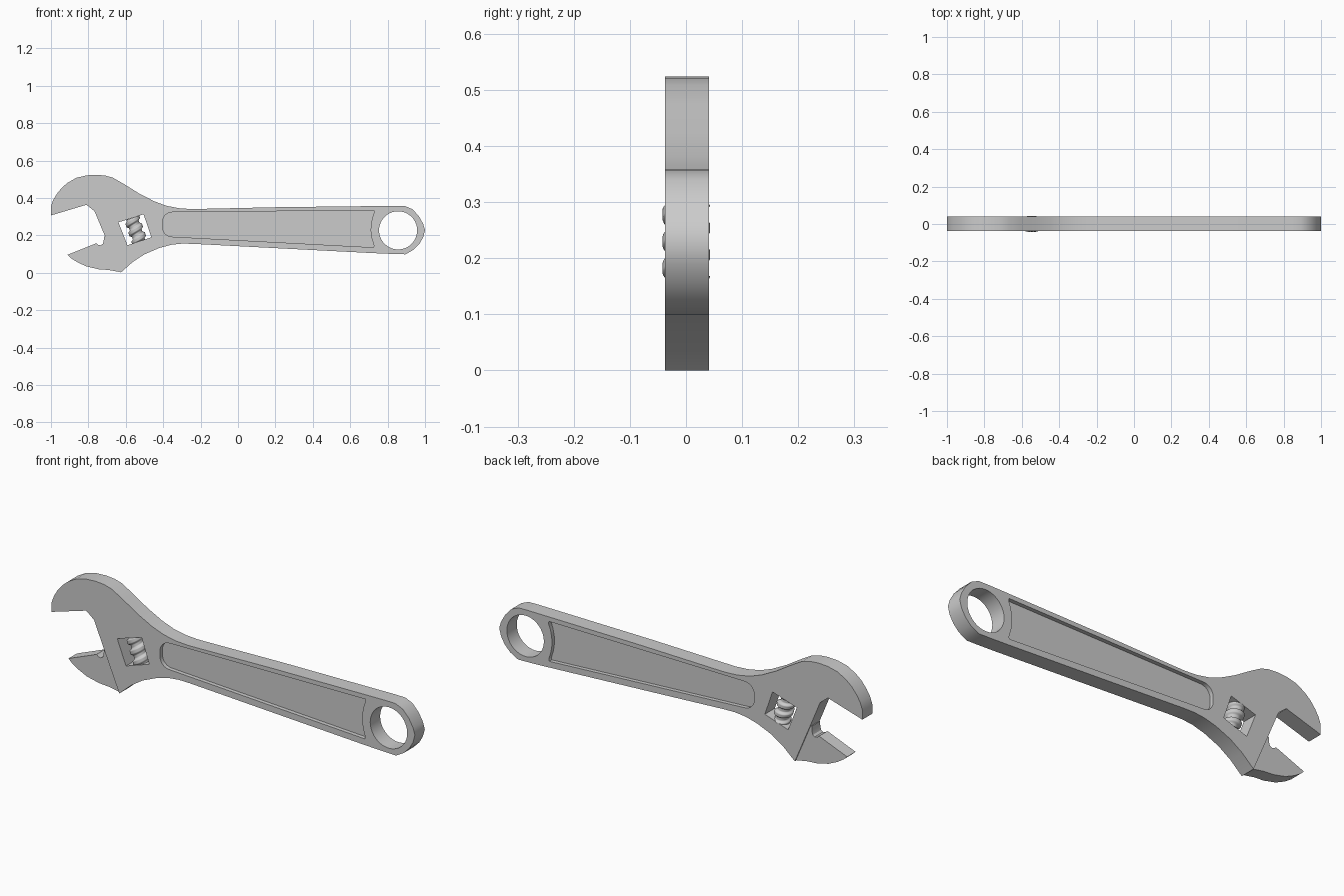
import bpy, bmesh, math
from mathutils import Matrix

if "Cube" in bpy.data.objects:
    bpy.data.objects.remove(bpy.data.objects["Cube"])

FRONT, BACK = -0.037, 0.041
RECESS = 0.02


def finish(bm, name):
    bmesh.ops.recalc_face_normals(bm, faces=bm.faces[:])
    me = bpy.data.meshes.new(name)
    bm.to_mesh(me)
    bm.free()
    ob = bpy.data.objects.new(name, me)
    bpy.context.collection.objects.link(ob)
    return ob


def prism(name, pts, y0, y1):
    """Extrude an x/z outline from y0 to y1."""
    bm = bmesh.new()
    face = bm.faces.new([bm.verts.new((x, y0, z)) for x, z in pts])
    ext = bmesh.ops.extrude_face_region(bm, geom=[face])
    moved = [v for v in ext["geom"] if isinstance(v, bmesh.types.BMVert)]
    bmesh.ops.translate(bm, verts=moved, vec=(0, y1 - y0, 0))
    return finish(bm, name)


def arc(cx, cz, r, a0, a1, n):
    return [(cx + r * math.cos(math.radians(a0 + (a1 - a0) * i / n)),
             cz + r * math.sin(math.radians(a0 + (a1 - a0) * i / n))) for i in range(n + 1)]


def cut(target, cutter):
    cutter.hide_render = True
    mod = target.modifiers.new("cut", 'BOOLEAN')
    mod.operation = 'DIFFERENCE'
    mod.solver = 'EXACT'
    mod.object = cutter
    bpy.context.view_layer.objects.active = target
    bpy.ops.object.modifier_apply(modifier=mod.name)
    bpy.data.objects.remove(cutter)


def smooth(ob, angle=32):
    bpy.ops.object.select_all(action='DESELECT')
    ob.select_set(True)
    bpy.context.view_layer.objects.active = ob
    bpy.ops.object.shade_smooth_by_angle(angle=math.radians(angle))


# Handle with the fixed upper jaw
body = prism("handle_and_fixed_jaw", [
    (-1.0, .307), (-1.0, .355), (-.988, .39), (-.968, .423), (-.942, .455), (-.91, .482),
    (-.864, .508), (-.81, .521), (-.757, .524), (-.71, .52), (-.67, .509), (-.607, .473),
    (-.527, .423), (-.447, .382), (-.382, .358), (-.313, .345), (-.25, .341), (-.19, .342),
    (.22, .351), (.84, .358), (.893, .357), (.933, .34), (.967, .303), (.99, .262),
    (1.0, .228), (.99, .19), (.97, .155), (.94, .124), (.896, .099), (.826, .101),
    (.73, .105), (.22, .131), (-.24, .155), (-.3, .156), (-.356, .15), (-.42, .133),
    (-.5, .099), (-.564, .057), (-.628, 0), (-.712, .198), (-.767, .329), (-.81, .364),
], FRONT, BACK)

# Hanging hole and the slanted window for the screw
cut(body, prism("hole_cutter", arc(.856, .227, .102, 0, 360, 40)[:-1], -.2, .2))
cut(body, prism("window_cutter", [(-.639, .27), (-.505, .313), (-.463, .19), (-.591, .147)], -.2, .2))

# Recessed grip panel on both faces
panel = (arc(-.352, .272, .052, 90, 180, 6) + arc(-.352, .245, .052, 180, 268, 6)
         + [(.724, .136), (.727, .146), (.715, .185), (.709, .225), (.711, .26),
            (.718, .295), (.728, .322), (.727, .334)])
for y0, y1 in ((-.2, FRONT + RECESS), (BACK - RECESS, .2)):
    cut(body, prism("panel_cutter", panel, y0, y1))
smooth(body)

# Sliding lower jaw, slightly thinner than the head
jaw = prism("sliding_jaw", [
    (-.912, .096), (-.757, .158), (-.746, .149), (-.733, .147), (-.723, .155), (-.718, .17),
    (-.717, .196), (-.70, .19), (-.622, .008), (-.636, .005), (-.69, .015), (-.745, .019),
    (-.81, .034), (-.86, .057), (-.895, .08),
], FRONT + .006, BACK - .006)
smooth(jaw)

# Adjusting screw: a core whose radius swells along a helix
SEG, ROWS, LENGTH, PITCH = 32, 48, .132, .05
bm = bmesh.new()
rings = []
for j in range(ROWS + 1):
    z = LENGTH * (j / ROWS - .5)
    ring = []
    for i in range(SEG):
        a = 2 * math.pi * i / SEG
        phase = (z / PITCH - a / (2 * math.pi) + .25) % 1
        ridge = min(1, max(0, (.34 - abs(phase - .5)) / .16))
        r = .031 + .0115 * ridge
        ring.append(bm.verts.new((r * math.cos(a), r * math.sin(a), z)))
    rings.append(ring)
for lo, hi in zip(rings, rings[1:]):
    for i in range(SEG):
        k = (i + 1) % SEG
        bm.faces.new((lo[i], lo[k], hi[k], hi[i]))
bm.faces.new(rings[0])
bm.faces.new(rings[-1])
bm.transform(Matrix.Translation((-.547, .0005, .23)) @ Matrix.Rotation(-.325, 4, 'Y'))
smooth(finish(bm, "adjusting_screw"), 40)
